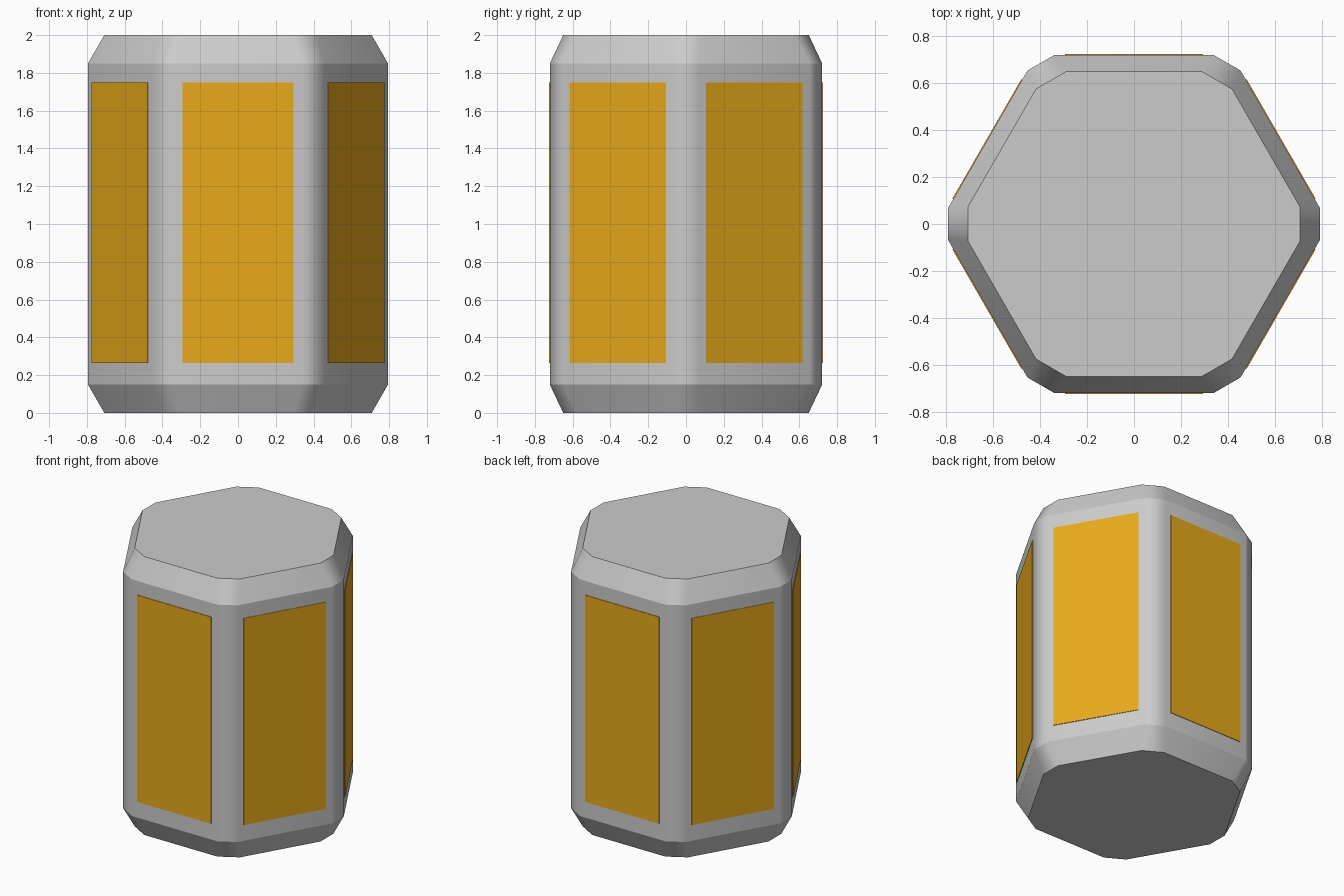
import bpy, bmesh
from math import radians, cos, sin
from mathutils import Matrix

if "Cube" in bpy.data.objects:
    bpy.data.objects.remove(bpy.data.objects["Cube"])


def ring(bm, apothem, half_width, z):
    """Hexagon with chamfered corners: two points per side."""
    verts = []
    for i in range(6):
        a = radians(60 * i - 90)
        for t in (-half_width, half_width):
            verts.append(bm.verts.new((apothem * cos(a) - t * sin(a),
                                       apothem * sin(a) + t * cos(a), z)))
    return verts


def finish(bm, name):
    bmesh.ops.recalc_face_normals(bm, faces=bm.faces)
    mesh = bpy.data.meshes.new(name)
    bm.to_mesh(mesh)
    bm.free()
    obj = bpy.data.objects.new(name, mesh)
    bpy.context.collection.objects.link(obj)
    return obj


# Grey body: chamfered hexagonal prism with sloped ends
bm = bmesh.new()
rings = [ring(bm, *p) for p in ((0.65, 0.29, 0), (0.721, 0.34, 0.15),
                                (0.721, 0.34, 1.85), (0.65, 0.29, 2))]
for low, high in zip(rings, rings[1:]):
    for i in range(12):
        j = (i + 1) % 12
        bm.faces.new((low[i], low[j], high[j], high[i]))
bm.faces.new(rings[0])
bm.faces.new(rings[-1])
body = finish(bm, "body")

# Soft corner chamfers, crisp shoulders and end caps
bpy.context.view_layer.objects.active = body
body.select_set(True)
bpy.ops.object.shade_smooth_by_angle(angle=radians(32))
for e in body.data.edges:
    a, b = (body.data.vertices[v].co.z for v in e.vertices)
    if abs(a - b) < 1e-4:
        e.use_edge_sharp = True
weighted = body.modifiers.new("weighted_normals", 'WEIGHTED_NORMAL')
weighted.keep_sharp = True
body.select_set(False)

# Amber panels: thin plates standing just proud of each side
amber = bpy.data.materials.new("amber")
amber.diffuse_color = (0.8, 0.4, 0.01, 1)
amber.use_nodes = True
amber.node_tree.nodes["Principled BSDF"].inputs["Base Color"].default_value = amber.diffuse_color
for i in range(6):
    bm = bmesh.new()
    place = (Matrix.Rotation(radians(60 * i), 4, 'Z')
             @ Matrix.Translation((0, -0.715, 1.0075))
             @ Matrix.Diagonal((0.59, 0.02, 1.485, 1)))
    bmesh.ops.create_cube(bm, size=1, matrix=place)
    panel = finish(bm, f"side_panel_{i + 1}")
    panel.data.materials.append(amber)
